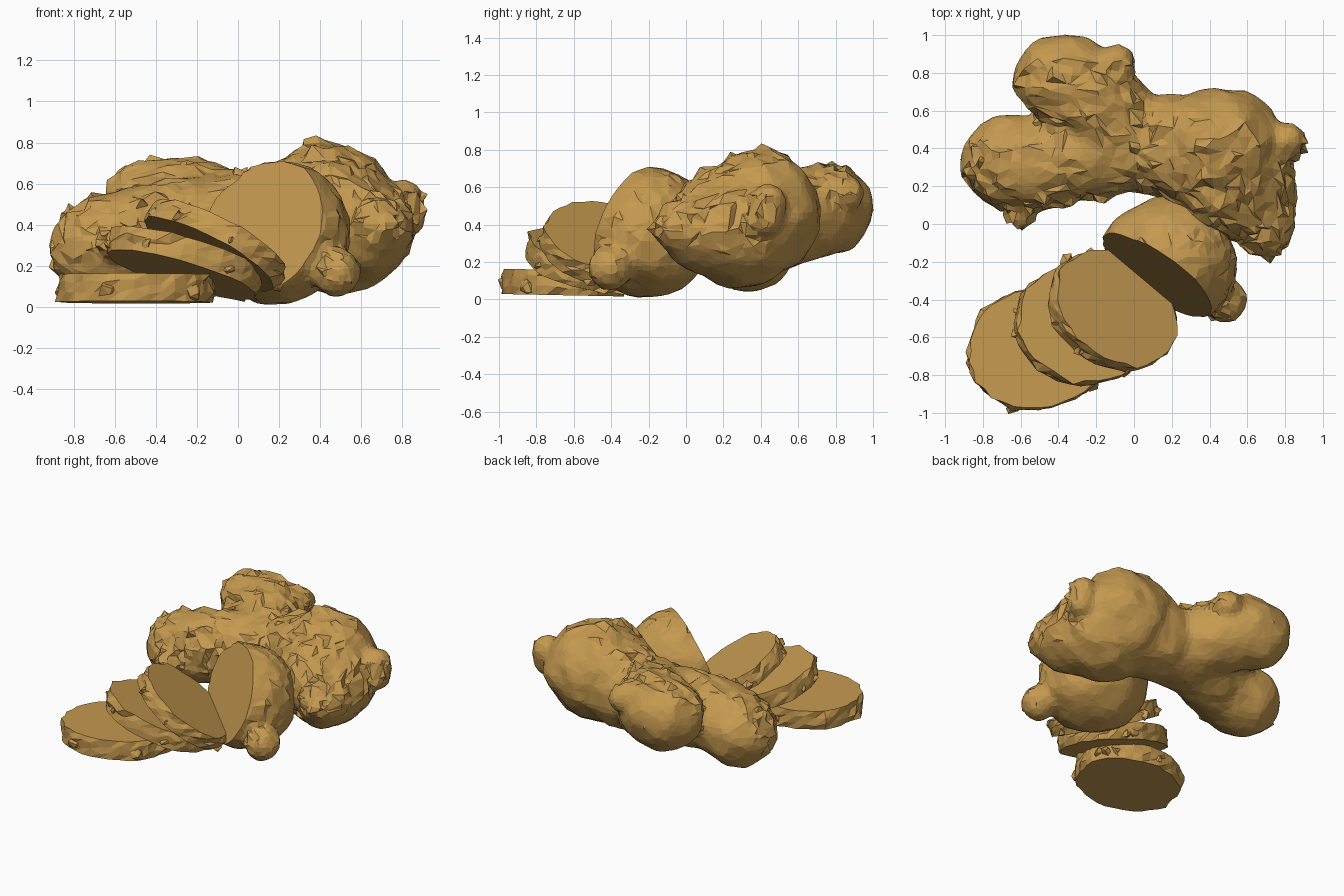
import bpy, bmesh, math, random
from mathutils import Vector, Matrix, noise

random.seed(4)
cube = bpy.data.objects.get("Cube")
if cube:
    bpy.data.objects.remove(cube, do_unlink=True)

# Single skin colour
skin = bpy.data.materials.new("ginger tan")
skin.use_nodes = True
tan = (0.56, 0.32, 0.08, 1)
skin.diffuse_color = tan
bsdf = next(n for n in skin.node_tree.nodes if n.type == 'BSDF_PRINCIPLED')
bsdf.inputs["Base Color"].default_value = tan
bsdf.inputs["Roughness"].default_value = 0.8


def scatter(size):
    return Vector([random.uniform(-size, size) for _ in range(3)])


def make_object(name, bm):
    bmesh.ops.recalc_face_normals(bm, faces=bm.faces)
    mesh = bpy.data.meshes.new(name)
    bm.to_mesh(mesh)
    bm.free()
    mesh.materials.append(skin)
    obj = bpy.data.objects.new(name, mesh)
    bpy.context.collection.objects.link(obj)
    return obj


def add_chain(bm, nodes, rough, steps=4):
    """Overlapping knobbly balls along a path of (x, y, z, radius) nodes."""
    balls = [Vector(nodes[0])]
    for a, b in zip(nodes, nodes[1:]):
        balls += [Vector(a).lerp(Vector(b), i / steps) for i in range(1, steps + 1)]
    for x, y, z, r in balls:
        ball = bmesh.ops.create_icosphere(bm, subdivisions=3, radius=r,
                                          matrix=Matrix.Translation((x, y, z)))
        for v in ball["verts"]:
            v.co += scatter(0.05 * r * rough)


def fuse(name, chains, rough):
    """Melt the chains into one lumpy, faceted skin with flaky patches."""
    bm = bmesh.new()
    for chain in chains:
        add_chain(bm, chain, rough)
    obj = make_object(name, bm)
    remesh = obj.modifiers.new("fuse", 'REMESH')
    remesh.mode = 'VOXEL'
    remesh.voxel_size = 0.028
    smooth = obj.modifiers.new("soften", 'SMOOTH')
    smooth.iterations = 3
    thin = obj.modifiers.new("facets", 'DECIMATE')
    thin.ratio = 0.28
    graph = bpy.context.evaluated_depsgraph_get()
    bm = bmesh.new()
    bm.from_mesh(bpy.data.meshes.new_from_object(obj.evaluated_get(graph)))
    bpy.data.objects.remove(obj, do_unlink=True)
    bm.normal_update()
    moves = []
    for v in bm.verts:
        n = v.normal
        shift = n * noise.noise(v.co * 5) * 0.015
        patch = noise.noise(v.co * 4 + Vector((7, 2, 5)))
        if n.y < 0.5 and n.z > -0.45 and patch > -0.3:
            shift += scatter(0.013 * rough)
            if random.random() < 0.08:
                shift += n * random.uniform(0.01, 0.03) * rough
        moves.append(shift)
    for v, shift in zip(bm.verts, moves):
        v.co += shift
    return bm


# Whole root: stem with big lobe, back branch and small buds
root = fuse("root", [
    [(-0.67, 0.33, 0.285, 0.245), (-0.5, 0.32, 0.335, 0.25),
     (-0.2, 0.4, 0.39, 0.25), (0.1, 0.43, 0.4, 0.265), (0.42, 0.38, 0.45, 0.33)],
    [(0.42, 0.4, 0.485, 0.315), (0.5, 0.3, 0.39, 0.33), (0.6, 0.2, 0.37, 0.25),
     (0.69, -0.02, 0.38, 0.15)],
    [(0.48, 0.42, 0.48, 0.29), (0.55, 0.47, 0.46, 0.22)],
    [(0.46, 0.18, 0.5, 0.22), (0.57, 0.12, 0.43, 0.2), (0.52, 0.06, 0.4, 0.16)],
    [(0.57, 0.16, 0.31, 0.2), (0.65, 0.04, 0.31, 0.15)],
    [(-0.08, 0.52, 0.42, 0.25), (-0.22, 0.67, 0.47, 0.25),
     (-0.34, 0.76, 0.48, 0.245), (-0.42, 0.77, 0.5, 0.22)],
    [(-0.15, 0.83, 0.58, 0.1), (-0.09, 0.86, 0.57, 0.095)],
    [(0.74, 0.41, 0.49, 0.1), (0.81, 0.44, 0.52, 0.1), (0.82, 0.43, 0.43, 0.09)],
    [(0.72, -0.06, 0.38, 0.11), (0.75, 0.02, 0.4, 0.11)],
    [(-0.59, 0.15, 0.32, 0.09), (-0.6, 0.04, 0.3, 0.075)],
    [(-0.57, 0.73, 0.54, 0.08), (-0.5, 0.76, 0.58, 0.09)],
    [(-0.16, 0.17, 0.4, 0.05), (-0.16, 0.14, 0.4, 0.04)],
], 1.0)
make_object("root", root)

# Cut lobe leaning beside the slices, sliced flat on its front
lobe = fuse("cut_lobe", [
    [(0.14, -0.21, 0.36, 0.335), (0.19, -0.2, 0.36, 0.355)],
    [(0.42, -0.35, 0.2, 0.1), (0.48, -0.405, 0.165, 0.12)],
], 0.5)
cut = bmesh.ops.bisect_plane(lobe, geom=lobe.verts[:] + lobe.edges[:] + lobe.faces[:],
                             plane_co=(0.1, -0.25, 0.4), plane_no=(-0.55, -0.77, 0.33),
                             clear_outer=True)
rim = [e for e in cut["geom_cut"] if isinstance(e, bmesh.types.BMEdge)]
bmesh.ops.holes_fill(lobe, edges=rim, sides=0)
make_object("cut_lobe", lobe)


def add_slice(name, center, normal, long_r, short_r, turn, thick):
    """Irregular disc with a crumbly rind and two flat cut faces."""
    bm = bmesh.new()
    count = 36
    seed = Vector(center) * 9
    rings = []
    for level in range(4):
        ring = []
        for i in range(count):
            a = 2 * math.pi * i / count
            d = Vector((math.cos(a), math.sin(a), 0))
            k = 1 + 0.07 * noise.noise(d * 1.5 + seed) + random.uniform(-0.025, 0.025)
            if random.random() < 0.06:
                k += 0.06
            z = thick * (level / 3 - 0.5)
            if level in (1, 2):
                z += random.uniform(-0.015, 0.015)
                k += 0.015
            ring.append(bm.verts.new((d.x * long_r * k, d.y * short_r * k, z)))
        rings.append(ring)
    for low, high in zip(rings, rings[1:]):
        for i in range(count):
            j = (i + 1) % count
            bm.faces.new((low[i], low[j], high[j]))
            bm.faces.new((low[i], high[j], high[i]))
    bm.faces.new(rings[0][::-1])
    bm.faces.new(rings[-1])
    # Rind crumbs
    for i in random.sample(range(count), 6):
        size = random.uniform(0.025, 0.04)
        crumb = bmesh.ops.create_icosphere(bm, subdivisions=1, radius=size,
                                           matrix=Matrix.Translation(rings[1][i].co * 0.97))
        for v in crumb["verts"]:
            v.co += scatter(size * 0.45)
    tilt = Vector((0, 0, 1)).rotation_difference(Vector(normal)).to_matrix().to_4x4()
    bm.transform(Matrix.Translation(center) @ tilt @ Matrix.Rotation(turn, 4, 'Z'))
    make_object(name, bm)


# Fan of three slices
add_slice("bottom_slice", (-0.5, -0.655, 0.09), (0.0, 0.02, 1), 0.38, 0.315, 0.2, 0.135)
add_slice("middle_slice", (-0.26, -0.53, 0.215), (0.27, 0.2, 0.94), 0.38, 0.32, 0.15, 0.12)
add_slice("top_slice", (-0.11, -0.46, 0.295), (0.48, 0.28, 0.83), 0.365, 0.305, -0.35, 0.11)
